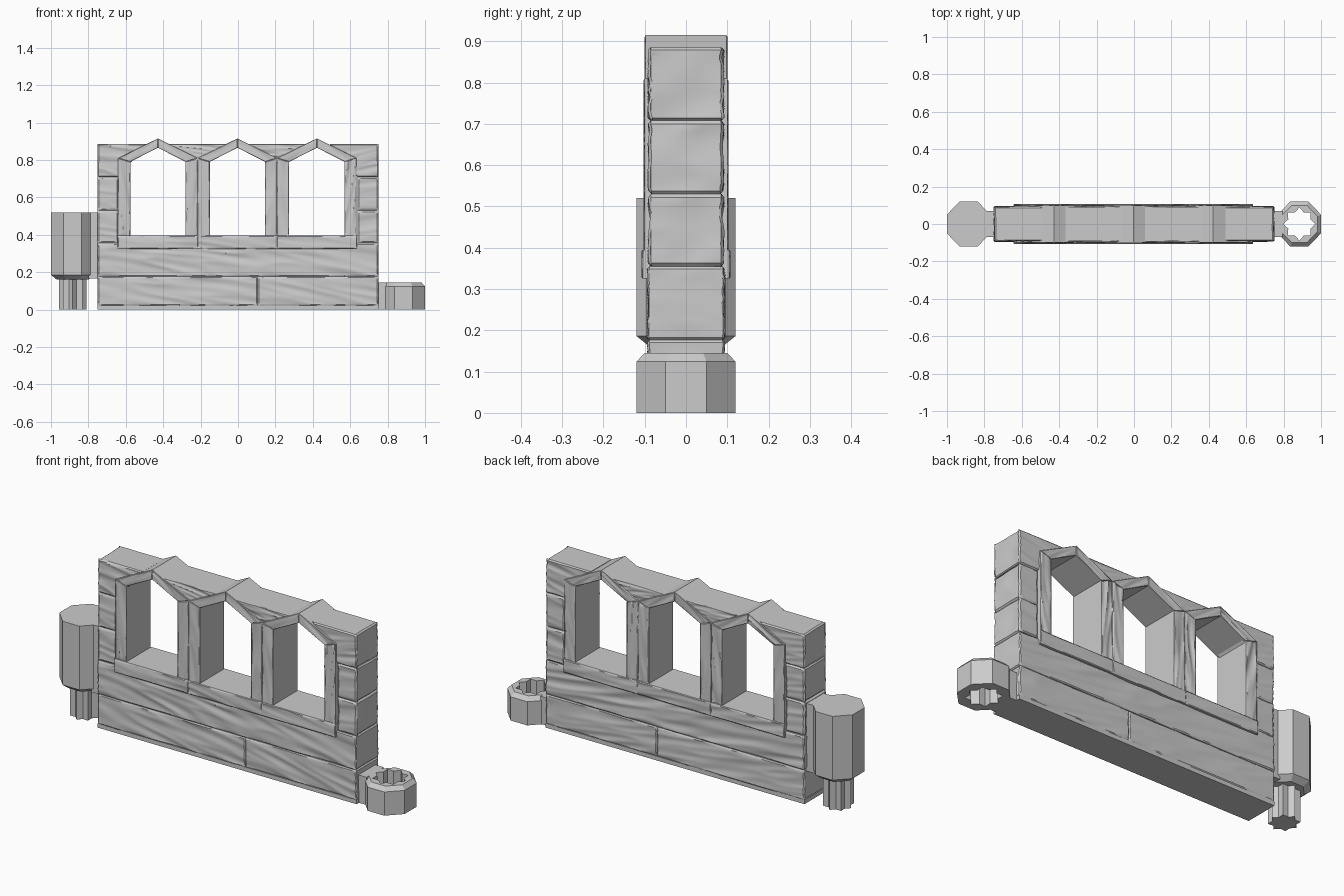
import bpy, bmesh, math
from mathutils import Vector, noise

cube = bpy.data.objects.get("Cube")
if cube:
    bpy.data.objects.remove(cube)

stone = bpy.data.materials.new("plain grey")
stone.use_nodes = True
GREY = (0.6, 0.6, 0.6, 1)
stone.diffuse_color = GREY
stone.node_tree.nodes["Principled BSDF"].inputs["Base Color"].default_value = GREY


def finish(name, bm, smooth=None):
    bmesh.ops.recalc_face_normals(bm, faces=bm.faces)
    mesh = bpy.data.meshes.new(name)
    bm.to_mesh(mesh)
    bm.free()
    mesh.materials.append(stone)
    obj = bpy.data.objects.new(name, mesh)
    bpy.context.collection.objects.link(obj)
    if smooth:
        bpy.ops.object.select_all(action='DESELECT')
        obj.select_set(True)
        bpy.context.view_layer.objects.active = obj
        bpy.ops.object.shade_smooth_by_angle(angle=math.radians(smooth))


def steps(length, gap, edge):
    """Parameters from 0 to 1 with a narrow strip at both ends for the worn edge."""
    e = edge / length
    n = max(2, round(length / gap))
    return [0] + [e + (1 - 2 * e) * i / n for i in range(n + 1)] + [1]


def board(name, quad, half, rough=0.006, edge=0.006, bulge=0.0):
    """Carved board: quad in xz (grain runs from corner 0 to 1), extruded through y."""
    a, b, c, d = [Vector((x, 0, z)) for x, z in quad]
    length = max((b - a).length, (c - d).length)
    width = max((d - a).length, (c - b).length)
    U, V = steps(length, 0.022, edge), steps(width, 0.008, edge)
    W = steps(2 * half, 0.03, edge)
    last = (len(U) - 1, len(V) - 1, len(W) - 1)
    bm, verts = bmesh.new(), {}
    middle = (a + b + c + d) / 4

    def vert(key):
        if key in verts:
            return verts[key]
        u, v, w = U[key[0]], V[key[1]], W[key[2]]
        p = a.lerp(b, u).lerp(d.lerp(c, u), v)
        p.y = (2 * w - 1) * half
        rim = [k in (0, m) for k, m in zip(key, last)]
        if rim[2]:
            # long, slightly slanting grooves on front and back
            g = noise.noise((middle.x * 9 + u * length * 3, v * width * 24 + u * length * 4,
                             middle.z * 17 + w * 7))
            depth = rough * min(1, abs(g) * 1.6)
            if rim[0] or rim[1]:
                depth += edge * 0.8
            p.y -= math.copysign(depth, p.y)
        elif bulge and abs(p.x) > 0.74:
            # rounded ends of the corner stones
            t = noise.noise((p.y * 9, p.z * 9, middle.x))
            p.x -= math.copysign(bulge * abs(t) + (edge if rim[0] and rim[1] else 0), p.x)
        verts[key] = bm.verts.new(p)
        return verts[key]

    for axis in range(3):
        i, j = [k for k in range(3) if k != axis]
        for side in (0, last[axis]):
            for m in range(last[i]):
                for n in range(last[j]):
                    face = []
                    for di, dj in ((0, 0), (1, 0), (1, 1), (0, 1)):
                        key = [side] * 3
                        key[i], key[j] = m + di, n + dj
                        face.append(vert(tuple(key)))
                    bm.faces.new(face)
    finish(name, bm, 35)


def rect(x0, x1, z0, z1):
    return [(x0, z0), (x1, z0), (x1, z1), (x0, z1)]


def box(name, x0, x1, half, z0, z1):
    bm = bmesh.new()
    bmesh.ops.create_cube(bm, size=1)
    for v in bm.verts:
        v.co = ((x0 + x1) / 2 + v.co.x * (x1 - x0), v.co.y * 2 * half,
                (z0 + z1) / 2 + v.co.z * (z1 - z0))
    finish(name, bm)


def octagon(apothem, z):
    return apothem, apothem / math.cos(math.pi / 8), z


def loft(name, cx, rings, hollow=False):
    """Stack of sixteen-point rings; each ring is (even radius, odd radius, z)."""
    bm = bmesh.new()
    loops = [[bm.verts.new((cx + r[i % 2] * math.cos(i * math.pi / 8) * 0.97,
                            r[i % 2] * math.sin(i * math.pi / 8), r[2]))
              for i in range(16)] for r in rings]
    pairs = list(zip(loops, loops[1:]))
    if hollow:
        pairs.append((loops[-1], loops[0]))
    else:
        bm.faces.new(loops[0])
        bm.faces.new(loops[-1])
    for lo, hi in pairs:
        for i in range(16):
            k = (i + 1) % 16
            bm.faces.new((lo[i], lo[k], hi[k], hi[i]))
    finish(name, bm)


# Lower wall
box("base_slab", -0.75, 0.75, 0.09, 0, 0.022)
board("lower_plank_right", rect(-0.75, 0.105, 0.02, 0.177), 0.094, bulge=0.006)
board("lower_plank_left", rect(0.105, 0.75, 0.02, 0.177), 0.094, bulge=0.006)
board("upper_plank", rect(-0.75, 0.75, 0.177, 0.355), 0.096, 0.008, bulge=0.008)

# Corner stones on both ends
for side, label in ((-1, "right"), (1, "left")):
    inner = 0.64
    for n, (z0, z1) in enumerate(((0.355, 0.53), (0.53, 0.708))):
        board(f"corner_stone_{label}_{n + 1}", rect(side * 0.75, side * inner, z0, z1),
              0.093, edge=0.008, bulge=0.012)
    board(f"top_stone_{label}", [(side * 0.75, 0.708), (side * inner, 0.708),
                                 (side * 0.49, 0.885), (side * 0.75, 0.885)],
          0.093, edge=0.008, bulge=0.012)

# Three pointed windows
PITCH, OPEN = 0.2125, 0.148
for n, cx in enumerate((-0.428, -0.003, 0.422)):
    board(f"window_sill_{n + 1}", rect(cx - PITCH - 0.003, cx + PITCH + 0.003, 0.325, 0.395),
          0.108, edge=0.004)
    for s in (-1, 1):
        label = "left" if s > 0 else "right"
        out, ins = cx + s * PITCH, cx + s * OPEN
        board(f"window_post_{label}_{n + 1}",
              [(out, 0.39), (out, 0.81), (ins, 0.79), (ins, 0.39)], 0.103, 0.01, 0.003)
        board(f"window_rafter_{label}_{n + 1}",
              [(out, 0.81), (cx, 0.915), (cx, 0.865), (ins, 0.79)], 0.101, 0.006, 0.003)

# Fillings between the window peaks
for n, vx in enumerate((-0.2155, 0.2095)):
    board(f"peak_filling_{n + 1}", [(vx - 0.012, 0.805), (vx + 0.012, 0.805),
                                    (vx + 0.155, 0.885), (vx - 0.155, 0.885)], 0.094, edge=0.004)

# Right connector: octagonal post with a fluted peg
CX = 0.884
box("post_arm", -0.8, -0.74, 0.07, 0.165, 0.52)
loft("connector_post", -CX, [octagon(0.09, 0.162), octagon(0.12, 0.186), octagon(0.12, 0.52)])
loft("connector_peg", -CX, [(0.075, 0.056, 0), (0.075, 0.056, 0.17)])

# Left connector: octagonal socket with a fluted hole
box("socket_arm", 0.74, 0.795, 0.07, 0, 0.145)
loft("connector_socket", CX, [octagon(0.12, 0), octagon(0.12, 0.124), octagon(0.1, 0.145),
                              (0.088, 0.066, 0.145), (0.088, 0.066, 0)], hollow=True)
